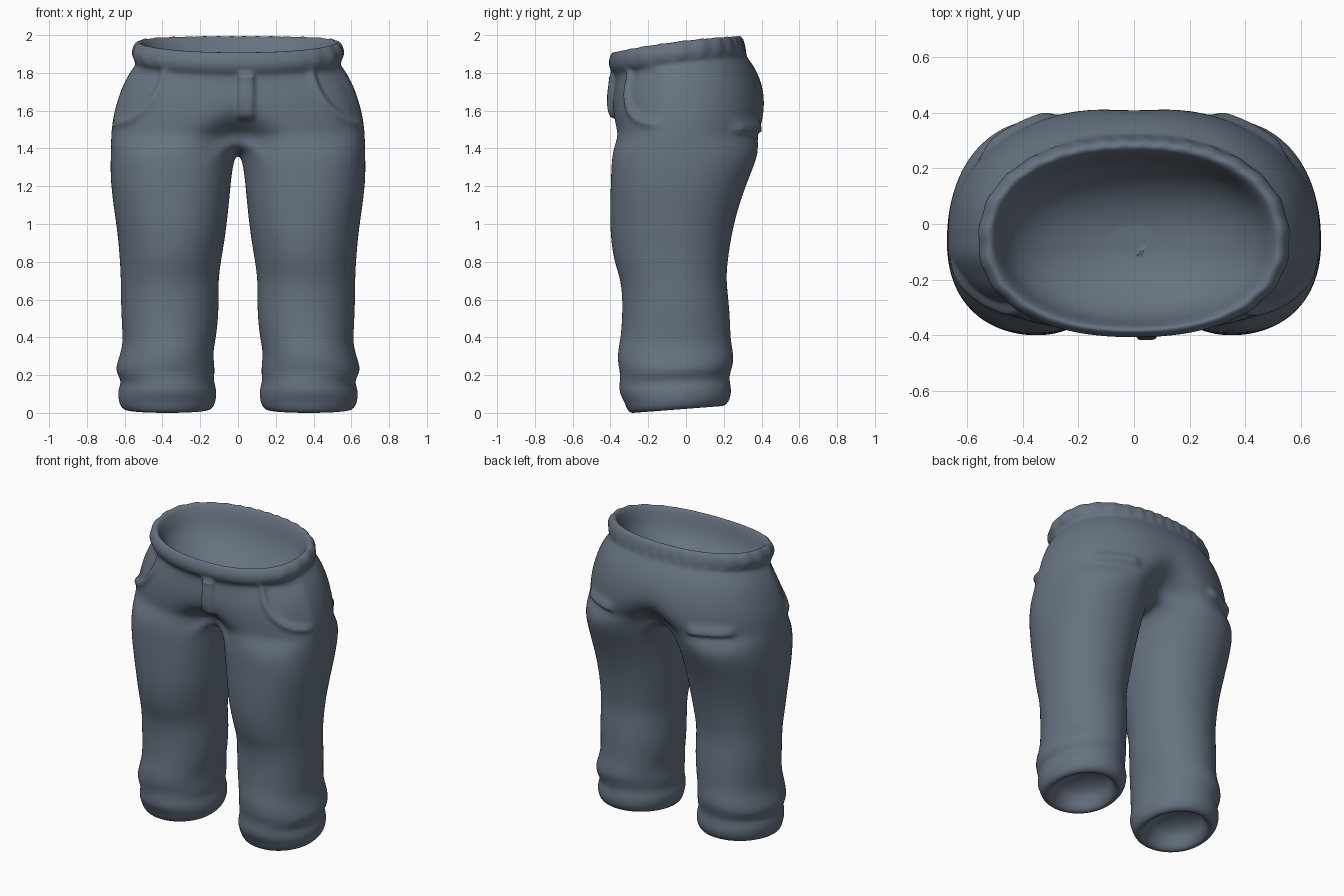
import bpy, bmesh, math

cube = bpy.data.objects.get("Cube")
if cube:
    bpy.data.objects.remove(cube)

OUTER_SEGMENTS = 32   # front centre, around the hip, to back centre
CROTCH_SEGMENTS = 12  # back centre, between the legs, to front centre
WIDEST_Y = -.06       # depth at which every ring is widest


def clamp(v):
    return max(0.0, min(1.0, v))


def step(low, high, v):
    t = clamp((v - low) / (high - low))
    return t * t * (3 - 2 * t)


def box(low, high, soft, v):
    return step(low - soft, low + soft, v) * (1 - step(high - soft, high + soft, v))


def bump(centre, width, v):
    return math.exp(-((v - centre) / width) ** 2)


def oval(angle, half_width, front, back, front_power, back_power):
    """Point on a rounded outline with its own front and back halves."""
    c, s = math.cos(angle), math.sin(angle)
    power = front_power if s < 0 else back_power
    r = (abs(c) ** power + abs(s) ** power) ** (-1 / power)
    depth = WIDEST_Y - front if s < 0 else back - WIDEST_Y
    return c * r * half_width, WIDEST_Y + s * r * depth


def waist_lift(y):
    """The waistband dips at the front and rises to the back."""
    return .115 * y - .12 * y * y


# Hip rings: height, half width, front y, back y (rim, band, hips)
hip_rows = [
    (1.98, .51, -.375, .27), (1.965, .545, -.40, .30), (1.92, .565, -.412, .312),
    (1.88, .555, -.40, .318), (1.855, .54, -.382, .325), (1.83, .555, -.375, .345),
    (1.78, .59, -.38, .377), (1.70, .625, -.39, .41), (1.60, .655, -.39, .428),
    (1.52, .667, -.385, .428), (1.46, .672, -.385, .418),
]

# Leg rings: height, inner x, outer x, front y, back y (thigh, cuff, cup)
leg_rows = [
    (1.38, .025, .673, -.392, .39), (1.25, .038, .677, -.397, .335),
    (1.10, .05, .66, -.402, .28), (.95, .065, .637, -.402, .242),
    (.80, .09, .625, -.382, .22), (.70, .105, .62, -.342, .212),
    (.55, .10, .62, -.335, .232), (.40, .115, .61, -.345, .235),
    (.34, .13, .615, -.36, .245), (.27, .128, .638, -.362, .255),
    (.22, .122, .65, -.348, .24), (.17, .13, .615, -.352, .228),
    (.125, .113, .635, -.355, .238), (.075, .115, .635, -.325, .24),
    (.025, .13, .62, -.31, .22), (.01, .17, .58, -.27, .18),
    (.05, .20, .55, -.24, .15), (.12, .22, .53, -.22, .13),
    (.16, .33, .42, -.10, .00),
]


def torso_ring(bm, row, fork):
    z, half_width, front, back = row
    hips = clamp((1.85 - z) / .2)
    fork_width = .16 - .6 * clamp(z - 1.46)
    tilt = clamp((z - 1.47) / .35)
    ring = []
    for i in range(OUTER_SEGMENTS + 1):
        angle = math.pi * (i / OUTER_SEGMENTS - .5)
        x, y = oval(angle, half_width, front, back, 2.25 + .2 * hips, 2.25 - .05 * hips)
        if i in (0, OUTER_SEGMENTS):
            x = 0
        if fork > 0:
            y *= 1 - fork * bump(0, fork_width, x)
        ring.append(bm.verts.new((x, y, z + tilt * waist_lift(y))))
    return ring


def leg_ring(bm, z, inner, outer, front, back):
    middle, half_width = (inner + outer) / 2, (outer - inner) / 2
    thigh = clamp((z - .8) / .5)
    ring = []
    for i in range(OUTER_SEGMENTS + CROTCH_SEGMENTS):
        if i <= OUTER_SEGMENTS:
            degrees = -130 + 260 * i / OUTER_SEGMENTS
        else:
            degrees = 130 + 100 * (i - OUTER_SEGMENTS) / CROTCH_SEGMENTS
        angle = math.radians(degrees)
        x, y = oval(angle, half_width, front, back, 2.05 + .25 * thigh, 2.05 + .1 * thigh)
        drop = .05 * max(0, -math.cos(angle)) ** 2 * clamp((z - 1) / .38)
        hem = .08 * (y + .05) * clamp(1 - z / .4)
        ring.append(bm.verts.new((middle + x, y, z - drop + hem)))
    return ring


def bridge(bm, a, b, closed):
    count = len(a)
    for i in range(count if closed else count - 1):
        j = (i + 1) % count
        bm.faces.new((a[i], a[j], b[j], b[i]))


# Left half of the trousers, starting with the rounded bowl inside the waist
bm = bmesh.new()
rings = []
for k in range(1, 9):
    t = math.radians(82 * k / 8)
    spread = math.sin(t)
    rings.append(torso_ring(bm, (1.95 - .31 * math.cos(t), .485 * spread,
                                 WIDEST_Y - .3 * spread, WIDEST_Y + .305 * spread), 0))
for row in hip_rows:
    rings.append(torso_ring(bm, row, .42 * clamp((1.64 - row[0]) / .18) ** 1.6))
bm.faces.new(rings[0])
for a, b in zip(rings, rings[1:]):
    bridge(bm, a, b, False)

# Crotch seam closes the lowest torso ring into the top of a leg
hip = rings[-1]
seam = []
for k in range(1, CROTCH_SEGMENTS):
    t = k / CROTCH_SEGMENTS
    point = hip[-1].co.lerp(hip[0].co, t)
    point.z -= .09 * math.sin(math.pi * t) ** .7
    seam.append(bm.verts.new(point))
legs = [hip + seam] + [leg_ring(bm, *row) for row in leg_rows]
for a, b in zip(legs, legs[1:]):
    bridge(bm, a, b, True)
bm.faces.new(legs[-1])
half_mesh = bpy.data.meshes.new("trousers_half")
bm.to_mesh(half_mesh)
bm.free()

# Mirror and smooth into the full garment
trousers = bpy.data.objects.new("trousers", half_mesh)
bpy.context.collection.objects.link(trousers)
mirror = trousers.modifiers.new("Mirror", "MIRROR")
mirror.merge_threshold = .001
smooth = trousers.modifiers.new("Smooth", "SUBSURF")
smooth.levels = smooth.render_levels = 2
graph = bpy.context.evaluated_depsgraph_get()
full_mesh = bpy.data.meshes.new_from_object(trousers.evaluated_get(graph))
trousers.modifiers.clear()
trousers.data = full_mesh
full_mesh.name = "trousers"
bpy.data.meshes.remove(half_mesh)


def relief(p, n):
    """Height of the sewn details at a surface point."""
    x, y, z = abs(p.x), p.y, p.z
    h = 0
    outside = n.x * p.x + n.y * (y + .05) > 0
    if outside and y < -.1 and 1.45 < z < 1.9:
        # Fly flap
        h += .032 * box(.005, .085, .014, p.x) * box(1.565, 1.80, .02, z)
        # Curved front pocket openings
        d = math.hypot((x - .7) / .3, (z - 1.87) / .33)
        fade = (1 - step(-.2, -.1, y)) * (1 - step(1.79, 1.84, z))
        h += fade * (.014 * bump(1.05, .06, d) - .012 * (1 - step(.94, 1.02, d)))
    if outside and y > .1:
        # Back pocket welts
        lip = step(1.475, 1.495, z) * (1 - step(1.5, 1.57, z))
        h += .028 * box(.29, .53, .04, x) * lip
    # Soft gathers in the waistband
    band = z - waist_lift(y)
    if outside and band > 1.86:
        turn = math.atan2(y + .05, x)
        h += .0025 * math.sin(turn * 31) * step(-.9, -.4, turn) * step(1.86, 1.9, band)
    return h


bm = bmesh.new()
bm.from_mesh(full_mesh)
bmesh.ops.recalc_face_normals(bm, faces=bm.faces)
bm.normal_update()
moves = [(v, v.normal * relief(v.co, v.normal)) for v in bm.verts]
for v, move in moves:
    v.co += move
bm.to_mesh(full_mesh)
bm.free()

# Slate blue cloth
cloth = bpy.data.materials.new("slate_blue_cloth")
cloth.use_nodes = True
colour = (.135, .17, .22, 1)
cloth.diffuse_color = colour
cloth.node_tree.nodes["Principled BSDF"].inputs["Base Color"].default_value = colour
full_mesh.materials.append(cloth)
for face in full_mesh.polygons:
    face.use_smooth = True
